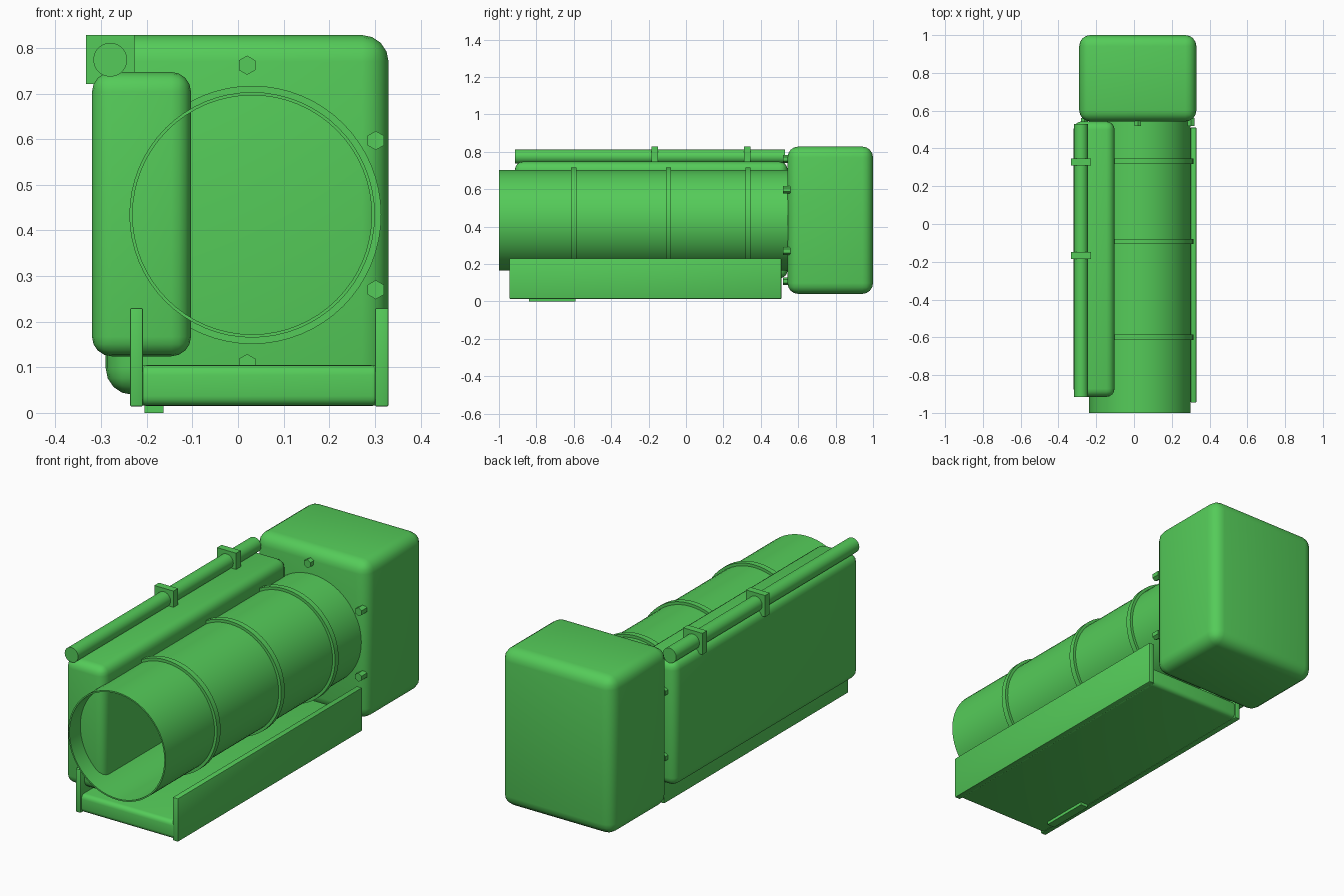
import bpy, math

if "Cube" in bpy.data.objects:
    bpy.data.objects.remove(bpy.data.objects["Cube"])

green = bpy.data.materials.new("green_paint")
green.diffuse_color = (0.09, 0.6, 0.1, 1)
green.use_nodes = True
green.node_tree.nodes["Principled BSDF"].inputs["Base Color"].default_value = green.diffuse_color


def finish(ob, name, angle=35):
    ob.name = name
    ob.data.materials.append(green)
    bpy.ops.object.select_all(action='DESELECT')
    ob.select_set(True)
    bpy.context.view_layer.objects.active = ob
    bpy.ops.object.shade_smooth_by_angle(angle=math.radians(angle))
    return ob


def box(name, x, y, z, bevel=0.0, segments=4):
    """Box from (min, max) ranges, optionally with rounded edges."""
    bpy.ops.mesh.primitive_cube_add(size=1)
    ob = bpy.context.object
    for v in ob.data.vertices:
        v.co = [r[0] if c < 0 else r[1] for c, r in zip(v.co, (x, y, z))]
    if bevel:
        mod = ob.modifiers.new("round", 'BEVEL')
        mod.width, mod.segments = bevel, segments
        bpy.ops.object.modifier_apply(modifier=mod.name)
    return finish(ob, name)


def rod(name, x, z, r, y0, y1, sides):
    """Solid cylinder lying along y."""
    bpy.ops.mesh.primitive_cylinder_add(
        vertices=sides, radius=r, depth=y1 - y0,
        location=(x, (y0 + y1) / 2, z), rotation=(math.pi / 2, 0, 0))
    return finish(bpy.context.object, name)


def hollow(name, x, z, r_out, r_in, y0, y1, sides=64):
    """Open-ended tube along y."""
    loop = [(r_out, y0), (r_out, y1), (r_in, y1), (r_in, y0)]
    verts, faces = [], []
    for i in range(sides):
        a = 2 * math.pi * i / sides
        verts += [(x + r * math.cos(a), y, z + r * math.sin(a)) for r, y in loop]
        n = (i + 1) % sides
        for k in range(4):
            m = (k + 1) % 4
            faces.append((i * 4 + k, i * 4 + m, n * 4 + m, n * 4 + k))
    mesh = bpy.data.meshes.new(name)
    mesh.from_pydata(verts, [], faces)
    ob = bpy.data.objects.new(name, mesh)
    bpy.context.collection.objects.link(ob)
    return finish(ob, name)


# Rounded housings: rear block and tall side case
box("rear_housing", (-0.29, 0.33), (0.543, 1.0), (0.04, 0.828), 0.058)
box("side_case", (-0.32, -0.103), (-0.915, 0.543), (0.124, 0.747), 0.043)

# Main open tube with three bands
TX, TZ = 0.031, 0.434
hollow("main_tube", TX, TZ, 0.269, 0.262, -1.0, 0.545)
for i, y in enumerate((-0.60, -0.093, 0.332)):
    hollow(f"tube_band_{i + 1}", TX, TZ, 0.283, 0.266, y - 0.014, y + 0.014)

# Thin pipe above the side case, held by two square clamps
rod("top_pipe", -0.28, 0.774, 0.037, -0.915, 0.53, 32)
for i, y in enumerate((-0.167, 0.328)):
    box(f"pipe_clamp_{i + 1}", (-0.333, -0.227), (y - 0.018, y + 0.018), (0.721, 0.828))

# Hexagonal bolts on the front of the rear housing
bolts = [(0.02, 0.762), (0.02, 0.108)]
bolts += [(0.02 + s * 0.282, z) for s in (-1, 1) for z in (0.27, 0.597)]
for i, (x, z) in enumerate(bolts):
    bolt = rod(f"hex_bolt_{i + 1}", x, z, 0.021, 0.518, 0.56, 6)

# Base tray: floor, two side plates and a small foot
box("tray_floor", (-0.222, 0.315), (-0.94, 0.505), (0.015, 0.105), 0.022)
for side, x0, x1 in (("left", -0.237, -0.208), ("right", 0.30, 0.33)):
    box(f"tray_{side}_plate", (x0, x1), (-0.945, 0.51), (0.014, 0.23), 0.004, 2)
box("tray_foot", (-0.205, -0.163), (-0.84, -0.59), (0.0, 0.03))
